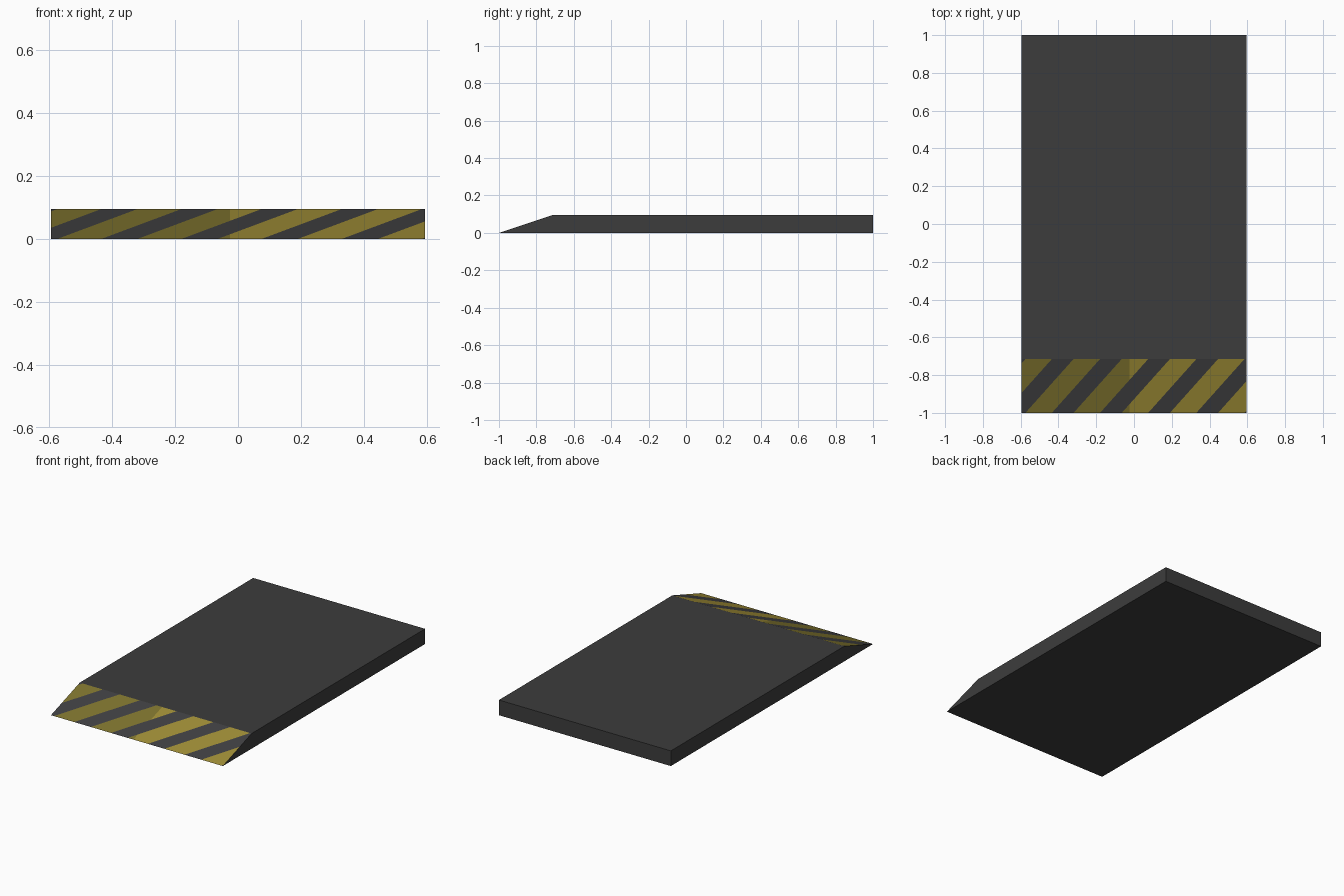
import bpy, bmesh, math
from mathutils import Vector

if "Cube" in bpy.data.objects:
    bpy.data.objects.remove(bpy.data.objects["Cube"])

HALF_W, HEIGHT, RAMP_TOP = 0.595, 0.095, -0.715
PERIOD, STRIPE, START = 0.255, 0.14, -0.575
SLANT = PERIOD / (RAMP_TOP + 1)      # sideways shift of a stripe per unit of y
FADE_X = -0.025                      # paint is more worn left of this line


def material(name, rgb):
    m = bpy.data.materials.new(name)
    m.diffuse_color = (*rgb, 1)
    m.use_nodes = True
    m.node_tree.nodes["Principled BSDF"].inputs["Base Color"].default_value = m.diffuse_color
    return m


mats = [material("dark_grey", (0.046, 0.046, 0.046)),
        material("ramp_grey", (0.050, 0.050, 0.053)),
        material("worn_yellow", (0.205, 0.170, 0.027)),
        material("yellow", (0.340, 0.260, 0.036))]

# wedge-nosed slab: side profile extruded across x
bm = bmesh.new()
profile = [(-1, 0), (1, 0), (1, HEIGHT), (RAMP_TOP, HEIGHT)]
side = bm.faces.new([bm.verts.new((-HALF_W, y, z)) for y, z in profile])
ext = bmesh.ops.extrude_face_region(bm, geom=[side])
bmesh.ops.translate(bm, vec=(2 * HALF_W, 0, 0),
                    verts=[v for v in ext["geom"] if isinstance(v, bmesh.types.BMVert)])
bmesh.ops.recalc_face_normals(bm, faces=bm.faces)


def ramp_faces():
    bm.normal_update()
    return [f for f in bm.faces if f.normal.y < -0.1 and f.normal.z > 0.5]


def cut_ramp(x, normal):
    faces = ramp_faces()
    edges = {e for f in faces for e in f.edges}
    verts = {v for f in faces for v in f.verts}
    bmesh.ops.bisect_plane(bm, geom=faces + list(edges) + list(verts), dist=1e-5,
                           plane_co=Vector((x, -1, 0)), plane_no=normal)


# cut the slanted hazard stripes into the ramp
slanted = Vector((1, -SLANT, 0)).normalized()
for k in range(-1, 5):
    for offset in (0, STRIPE):
        cut_ramp(START + k * PERIOD + offset, slanted)
cut_ramp(FADE_X, Vector((1, 0, 0)))

# colour the ramp pieces by stripe and wear
for f in ramp_faces():
    c = f.calc_center_median()
    phase = (c.x - (c.y + 1) * SLANT - START) % PERIOD
    f.material_index = (3 if c.x > FADE_X else 2) if phase < STRIPE else 1

mesh = bpy.data.meshes.new("ramp_slab")
bm.to_mesh(mesh)
bm.free()
for m in mats:
    mesh.materials.append(m)
bpy.context.collection.objects.link(bpy.data.objects.new("ramp_slab", mesh))
